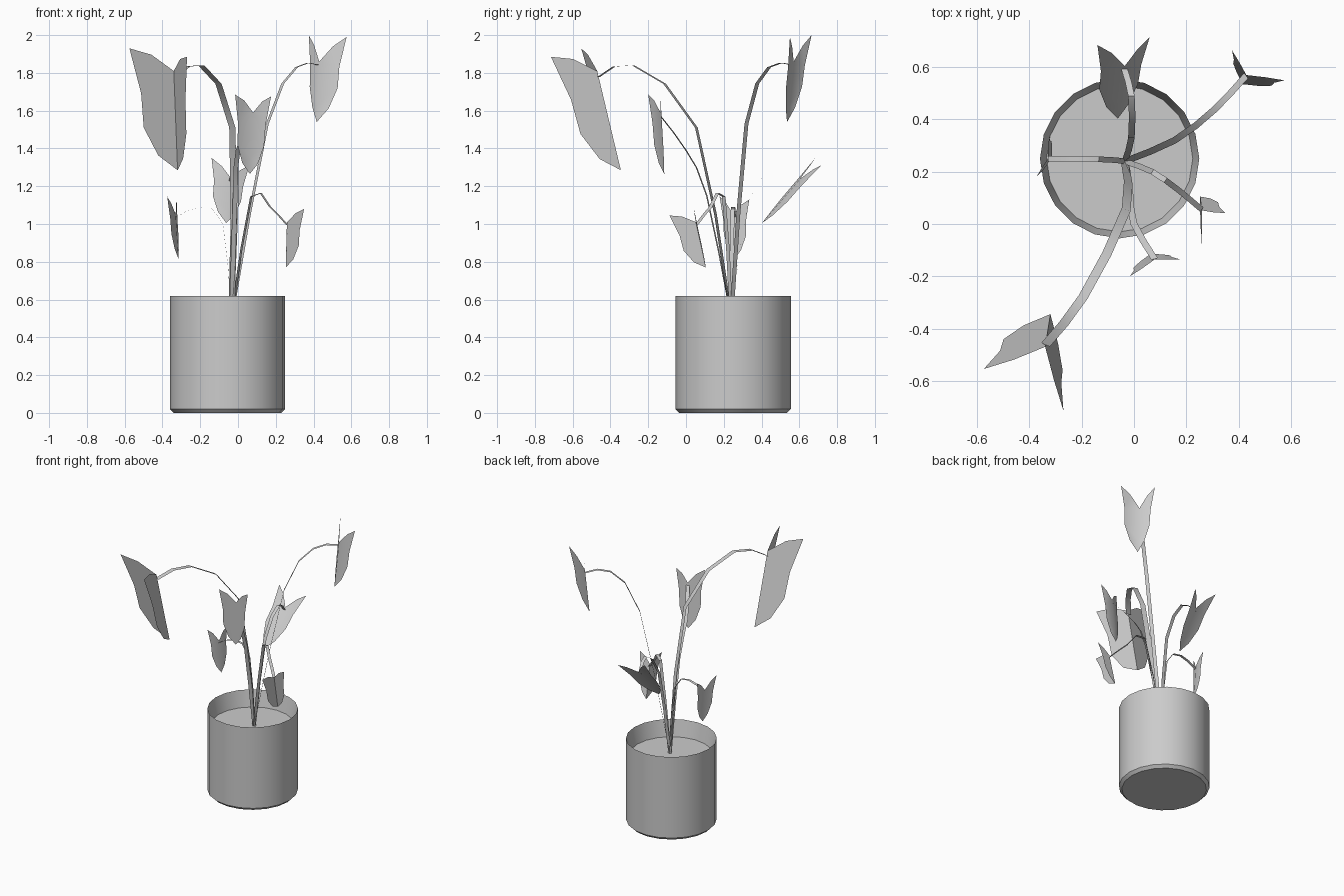
import bpy, bmesh, math
from mathutils import Vector

if "Cube" in bpy.data.objects:
    bpy.data.objects.remove(bpy.data.objects["Cube"])


def make_object(name, verts, faces, angle=40):
    mesh = bpy.data.meshes.new(name)
    mesh.from_pydata(verts, [], faces)
    obj = bpy.data.objects.new(name, mesh)
    bpy.context.collection.objects.link(obj)
    bm = bmesh.new()
    bm.from_mesh(mesh)
    bmesh.ops.recalc_face_normals(bm, faces=bm.faces)
    bm.to_mesh(mesh)
    bm.free()
    bpy.ops.object.select_all(action='DESELECT')
    obj.select_set(True)
    bpy.context.view_layer.objects.active = obj
    bpy.ops.object.shade_smooth_by_angle(angle=math.radians(angle))
    return obj


def lathe(name, profile, center, n=20):
    """Spin an (r, z) profile around a vertical axis, capping both ends."""
    verts = [center + Vector((r * math.cos(math.tau * i / n), r * math.sin(math.tau * i / n), z))
             for r, z in profile for i in range(n)]
    faces = [(k * n + i, k * n + (i + 1) % n, (k + 1) * n + (i + 1) % n, (k + 1) * n + i)
             for k in range(len(profile) - 1) for i in range(n)]
    last = (len(profile) - 1) * n
    faces += [tuple(range(n)), tuple(range(last, last + n))]
    return make_object(name, verts, faces)


def smooth_path(points):
    """Add a spline midpoint to every span of the path."""
    ext = [2 * points[0] - points[1], *points, 2 * points[-1] - points[-2]]
    path = [points[0]]
    for a, b, c, d in zip(ext, ext[1:], ext[2:], ext[3:]):
        path += [(9 * (b + c) - a - d) / 16, c]
    return path


def stem(name, points, width):
    """Flat ribbon along the path, its width horizontal and square to the lean."""
    pts = smooth_path(points)
    lean = pts[-1] - pts[0]
    side = Vector((-lean.y, lean.x, 0)).normalized() * width / 2
    verts = [p + s * side for p in pts for s in (-1, 1)]
    faces = [(2 * i, 2 * i + 1, 2 * i + 3, 2 * i + 2) for i in range(len(pts) - 1)]
    make_object(name, verts, faces)


# Half leaf outline: (along midrib to tip, out towards the ear)
WING = [(-0.05, 0.5), (0, 1), (0.4, 0.77), (0.74, 0.74), (0.95, 0.43)]


def leaf(name, n, t, ears):
    """Heart-shaped leaf folded at the midrib, spanned by notch, tip and two ears."""
    verts = [n + (t - n) * k for k in (0, 0.38, 0.72, 1)]
    faces = []
    for ear in ears:
        s = len(verts)
        verts += [n + (t - n) * u + (ear - n) * v for u, v in WING]
        faces += [(0, s, s + 2, 1), (s, s + 1, s + 2),
                  (1, s + 2, s + 3, 2), (2, s + 3, s + 4, 3)]
    make_object(name, verts, faces, 80)


# Pot with rounded foot, sloped inner wall and soil surface
lathe("pot", [(0.285, 0), (0.305, 0.02), (0.305, 0.62), (0.28, 0.5)], Vector((-0.055, 0.25, 0)))

# Two stem bends, then leaf notch, tip and two ears
PLANTS = {
    "front_left": [(-.03, .055, 1.51), (-.195, -.28, 1.84), (-.34, -.47, 1.81),
                   (-.32, -.345, 1.285), (-.575, -.555, 1.93), (-.27, -.715, 1.885)],
    "front": [(-.015, .11, 1.15), (0, 0, 1.39), (.08, -.135, 1.59),
              (.063, -.115, 1.265), (-.015, -.2, 1.685), (.175, -.135, 1.675)],
    "back": [(-.01, .33, 1.12), (-.01, .49, 1.305), (-.035, .605, 1.24),
             (-.062, .403, 1.005), (-.14, .685, 1.35), (.06, .715, 1.31)],
    "left": [(-.08, .245, 1), (-.2, .25, 1.09), (-.33, .25, 1.05),
             (-.315, .255, .815), (-.375, .178, 1.145), (-.325, .335, 1.13)],
    "front_right": [(.07, .2, 1.145), (.17, .13, 1.09), (.26, .052, 1.01),
                    (.253, .105, .77), (.26, -.088, 1.045), (.35, .042, 1.08)],
    "back_right": [(.155, .32, 1.53), (.31, .44, 1.83), (.43, .57, 1.86),
                   (.417, .535, 1.54), (.375, .665, 2), (.575, .55, 1.99)],
}
ROOT = Vector((-0.035, 0.24, 0.5))

# Stems and leaves; bigger leaves have wider stems
for place, points in PLANTS.items():
    bend_a, bend_b, notch, tip, *ears = map(Vector, points)
    joint = notch.lerp(tip, 0.06)
    stem(place + "_stem", [ROOT, bend_a, bend_b, joint], 0.01 + 0.048 * (tip - notch).length)
    leaf(place + "_leaf", notch, tip, ears)
